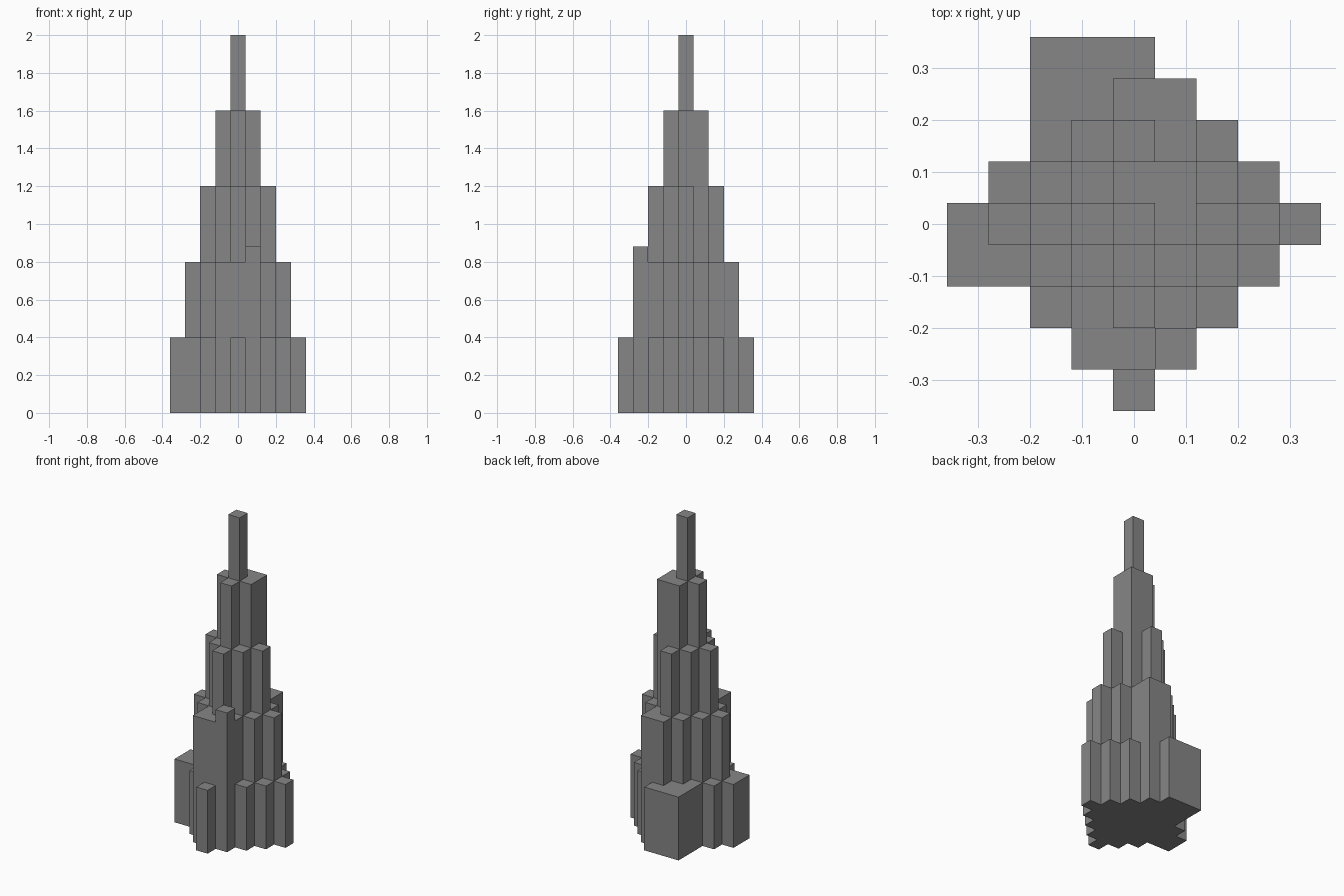
import bpy
import bmesh
from mathutils import Matrix, Vector

cube = bpy.data.objects.get("Cube")
if cube:
    bpy.data.objects.remove(cube, do_unlink=True)

CELL = 0.08   # plan grid size
STEP = 0.4    # height of one tier

stone = bpy.data.materials.new("stone_grey")
grey = (0.24, 0.24, 0.24, 1)
stone.diffuse_color = grey
stone.use_nodes = True
bsdf = stone.node_tree.nodes["Principled BSDF"]
bsdf.inputs["Base Color"].default_value = grey
bsdf.inputs["Roughness"].default_value = 0.9


def add_box(bm, i, j, wide, deep, top, base=0.0):
    """Box whose lowest corner cell is (i, j), counted in grid cells."""
    size = Vector((wide * CELL, deep * CELL, top - base))
    centre = Vector(((i + (wide - 1) / 2) * CELL,
                     (j + (deep - 1) / 2) * CELL, (top + base) / 2))
    bmesh.ops.create_cube(bm, size=1,
                          matrix=Matrix.Translation(centre) @ Matrix.Diagonal(size.to_4d()))


def make_part(name, boxes):
    bm = bmesh.new()
    for box in boxes:
        add_box(bm, *box)
    mesh = bpy.data.meshes.new(name)
    bm.to_mesh(mesh)
    bm.free()
    mesh.materials.append(stone)
    obj = bpy.data.objects.new(name, mesh)
    bpy.context.collection.objects.link(obj)


# Wide blocks: first cell, size in cells, height
blocks = {
    "upper_block": (0, 0, 2, 2, 4 * STEP),
    "front_block": (-1, -3, 3, 2, 2 * STEP),
    "back_block": (0, 2, 2, 2, 2 * STEP),
    "low_back_block": (-2, 2, 3, 3, STEP),
    "low_side_block": (-4, -1, 2, 2, STEP),
}
for name, box in blocks.items():
    make_part(name, [box])


def covered(i, j, top):
    return any(bi <= i < bi + w and bj <= j < bj + d and h >= top - 0.01
               for bi, bj, w, d, h in blocks.values())


# Slim columns in diamond rings, falling one tier per ring
names = ["spire", "upper_columns", "middle_columns", "lower_columns", "base_columns"]
for ring, name in enumerate(names):
    top = (5 - ring) * STEP
    cells = [(i, j) for i in range(-4, 5) for j in range(-4, 5) if abs(i) + abs(j) == ring]
    make_part(name, [(i, j, 1, 1, top) for i, j in cells if not covered(i, j, top)])

# Small raised cap on the front block
make_part("front_cap", [(1, -3, 1, 1, 0.88, 2 * STEP)])
